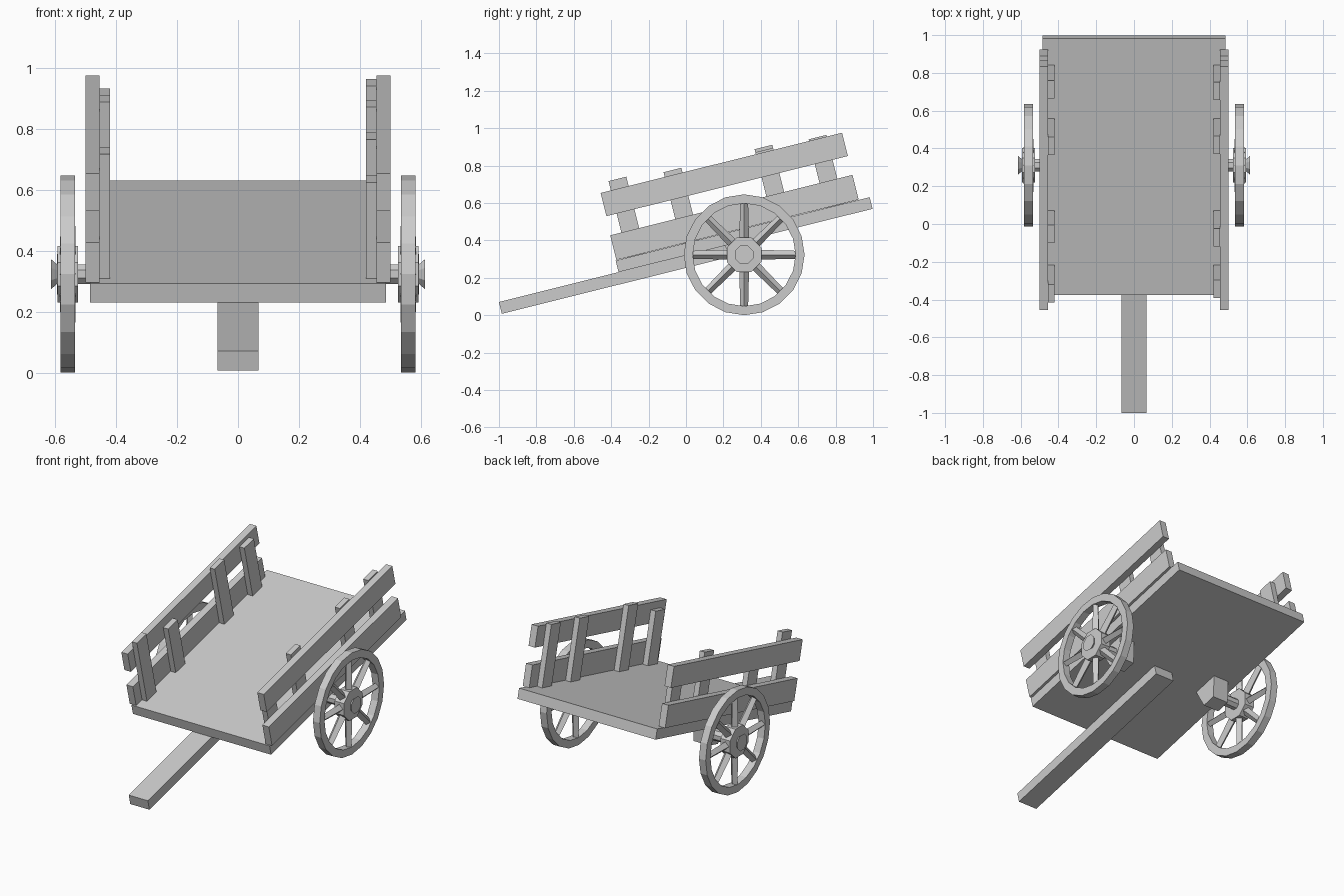
import bpy, bmesh, math
from mathutils import Matrix, Vector

if "Cube" in bpy.data.objects:
    bpy.data.objects.remove(bpy.data.objects["Cube"])

# Tilted frame of the cart body: x across, u along the bed, v up from bed underside
TILT = Matrix.Translation((0, -0.361, 0.23)) @ Matrix.Rotation(math.radians(14), 4, 'X')
AXLE_Y, AXLE_Z = 0.311, 0.323


def finish(name, bm):
    bmesh.ops.recalc_face_normals(bm, faces=bm.faces)
    me = bpy.data.meshes.new(name)
    bm.to_mesh(me)
    bm.free()
    ob = bpy.data.objects.new(name, me)
    bpy.context.collection.objects.link(ob)
    return ob


def extrude_x(name, outline, x0, x1, matrix=TILT):
    """Extrude a (u, v) outline between two x positions."""
    bm = bmesh.new()
    a = [bm.verts.new(matrix @ Vector((x0, u, v))) for u, v in outline]
    b = [bm.verts.new(matrix @ Vector((x1, u, v))) for u, v in outline]
    bm.faces.new(a)
    bm.faces.new(b[::-1])
    n = len(a)
    for i in range(n):
        j = (i + 1) % n
        bm.faces.new((a[i], b[i], b[j], a[j]))
    return finish(name, bm)


def plank(name, x0, x1, u0, u1, v0, v1):
    return extrude_x(name, [(u0, v0), (u1, v0), (u1, v1), (u0, v1)], x0, x1)


def lathe_x(name, profile, sides, side, closed=False, phase=0.0):
    """Spin an (x, radius) profile around the axle line."""
    bm = bmesh.new()
    rings = []
    for x, r in profile:
        ring = []
        for k in range(sides):
            a = 2 * math.pi * k / sides + phase
            ring.append(bm.verts.new((side * x, AXLE_Y + r * math.cos(a), AXLE_Z + r * math.sin(a))))
        rings.append(ring)
    pairs = list(zip(rings, rings[1:]))
    if closed:
        pairs.append((rings[-1], rings[0]))
    else:
        bm.faces.new(rings[0])
        bm.faces.new(rings[-1])
    for p, q in pairs:
        for k in range(sides):
            j = (k + 1) % sides
            bm.faces.new((p[k], p[j], q[j], q[k]))
    return finish(name, bm)


def spokes(name, side):
    """Eight tapered diamond-section spokes."""
    bm = bmesh.new()
    for k in range(8):
        m = (Matrix.Translation((side * 0.558, AXLE_Y, AXLE_Z))
             @ Matrix.Rotation(k * math.pi / 4, 4, 'X')
             @ Matrix.Translation((0, 0, 0.185)))
        bmesh.ops.create_cone(bm, cap_ends=True, segments=4, radius1=0.026,
                              radius2=0.021, depth=0.2, matrix=m)
    return finish(name, bm)


# Bed and pull handle
plank("bed", -0.485, 0.485, 0, 1.40, 0, 0.064)
plank("handle", -0.067, 0.067, -0.659, 0.65, -0.065, 0)

# Upright slats: shared positions, uneven tops on each side
SLAT_U = [0.066, 0.363, 0.865, 1.158]
SLAT_TOPS = {1: [0.39, 0.46, 0.445, 0.443], -1: [0.485, 0.38, 0.462, 0.41]}

for side, label in ((1, "right"), (-1, "left")):
    # Side rails
    plank(label + "_lower_rail", side * 0.455, side * 0.50, 0.005, 1.34, 0.066, 0.202)
    plank(label + "_upper_rail", side * 0.455, side * 0.50, 0.01, 1.34, 0.306, 0.434)
    for i, (u, top) in enumerate(zip(SLAT_U, SLAT_TOPS[side])):
        plank(f"{label}_slat_{i + 1}", side * 0.42, side * 0.455, u, u + 0.098, 0.064, top)

    # Axle block under the bed, and stub axle
    extrude_x(label + "_axle_block",
              [(0.585, 0), (0.755, 0), (0.715, -0.135), (0.625, -0.135)],
              side * 0.31, side * 0.42)
    lathe_x(label + "_axle", [(0.36, 0.035), (0.54, 0.035)], 8, side, phase=math.pi / 8)

    # Wheel: rim, spokes, hub with flared cap
    lathe_x(label + "_wheel_rim",
            [(0.535, 0.275), (0.582, 0.275), (0.582, 0.323), (0.535, 0.323)],
            20, side, closed=True, phase=math.pi / 2)
    spokes(label + "_wheel_spokes", side)
    lathe_x(label + "_wheel_hub",
            [(0.525, 0.10), (0.592, 0.10), (0.594, 0.035), (0.613, 0.053)],
            8, side, phase=math.pi / 8)
